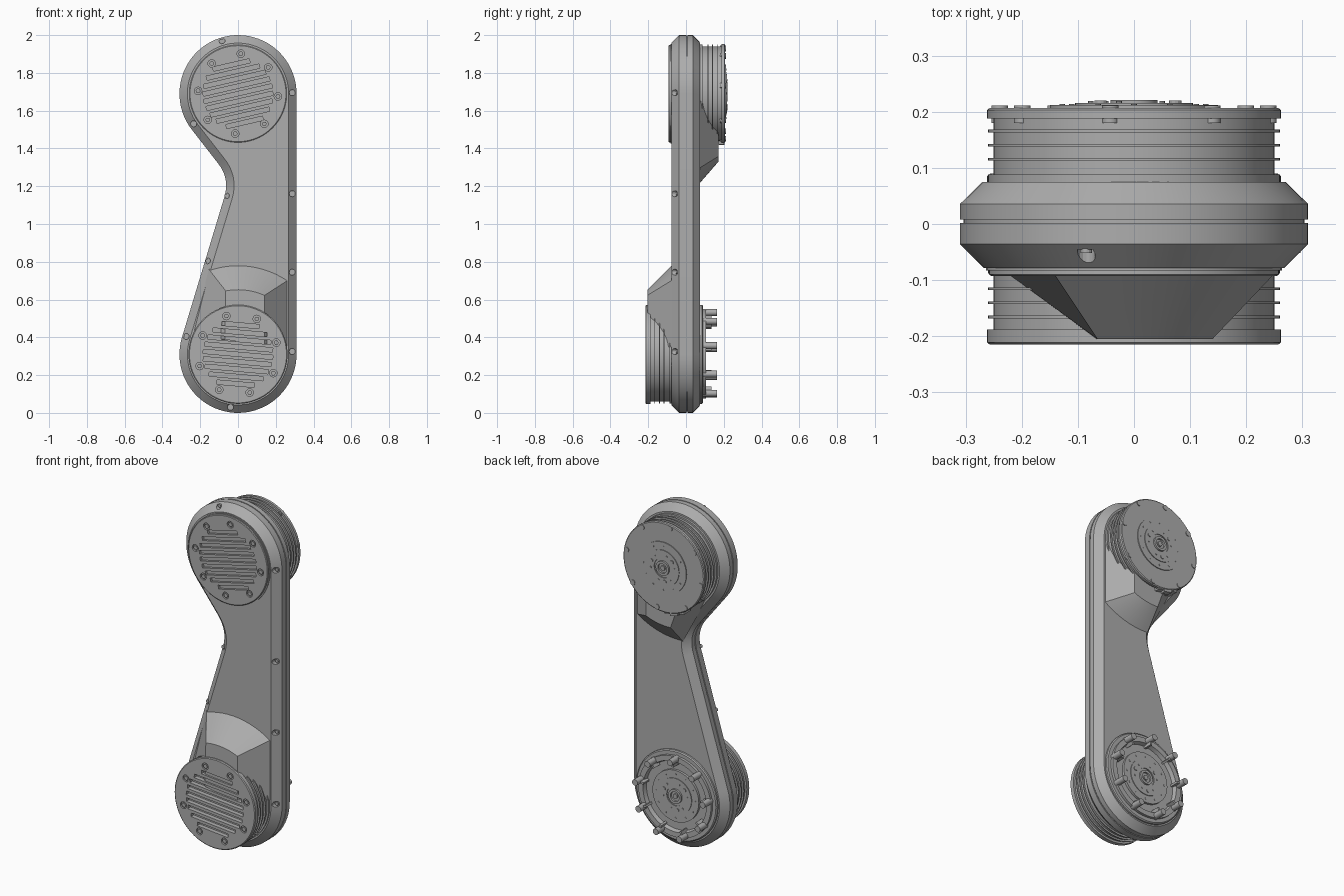
import bpy, bmesh, math
from math import sin, cos, pi, radians
from mathutils import Matrix, Vector

cube = bpy.data.objects.get("Cube")
if cube:
    bpy.data.objects.remove(cube, do_unlink=True)

R, LOW, HIGH = 0.31, 0.31, 1.69

grey = bpy.data.materials.new("machined grey")
grey.use_nodes = True
colour = (0.42, 0.42, 0.42, 1)
grey.diffuse_color = colour
grey.node_tree.nodes["Principled BSDF"].inputs["Base Color"].default_value = colour


def finish(name, bm, cutter=False):
    bmesh.ops.recalc_face_normals(bm, faces=bm.faces)
    mesh = bpy.data.meshes.new(name)
    bm.to_mesh(mesh)
    bm.free()
    mesh.materials.append(grey)
    ob = bpy.data.objects.new(name, mesh)
    bpy.context.collection.objects.link(ob)
    if cutter:
        ob.hide_render = True
        ob.hide_viewport = True
        ob.display_type = 'WIRE'
    else:
        bpy.ops.object.select_all(action='DESELECT')
        ob.select_set(True)
        bpy.context.view_layer.objects.active = ob
        bpy.ops.object.shade_smooth_by_angle(angle=radians(28))
    return ob


def cut(ob, cutter):
    mod = ob.modifiers.new("cut", 'BOOLEAN')
    mod.operation = 'DIFFERENCE'
    mod.solver = 'EXACT'
    mod.object = cutter


def loft(bm, rings):
    """Closed solid through matching rings of points."""
    loops = [[bm.verts.new(p) for p in ring] for ring in rings]
    for a, b in zip(loops, loops[1:]):
        for i in range(len(a)):
            j = (i + 1) % len(a)
            bm.faces.new((a[i], a[j], b[j], b[i]))
    bm.faces.new(loops[0])
    bm.faces.new(loops[-1])


def lathe(bm, profile, x, z, n=64):
    """Solid of (radius, y) steps around an axis along y."""
    loft(bm, [[(x + r * cos(2 * pi * i / n), y, z + r * sin(2 * pi * i / n))
               for i in range(n)] for r, y in profile])


def pins(bm, r, y0, y1, places, n=16):
    for x, z in places:
        lathe(bm, [(r, y0), (r, y1)], x, z, n)


def around(z, radius, count, start):
    return [(radius * cos(radians(start + 360 * i / count)),
             z + radius * sin(radians(start + 360 * i / count))) for i in range(count)]


def box(bm, centre, size, tilt=0):
    m = (Matrix.Translation(centre) @ Matrix.Rotation(-radians(tilt), 4, 'Y')
         @ Matrix.Diagonal((*size, 1)))
    bmesh.ops.create_cube(bm, size=1, matrix=m)


# Arm outline: two round ends, one straight edge, one waisted edge
def arc(z, start, end, n):
    return [Vector((R * cos(radians(start + (end - start) * i / n)),
                    z + R * sin(radians(start + (end - start) * i / n)))) for i in range(n + 1)]


a, c, b = Vector((-0.104, 1.319)), Vector((-0.043, 1.24)), Vector((-0.072, 1.144))
waist = [a * (1 - t) ** 2 + c * 2 * t * (1 - t) + b * t * t for t in [i / 8 for i in range(9)]]
outline = arc(HIGH, 0, 217.7, 44) + waist + arc(LOW, 163, 360, 40)


def inset(points, d):
    out = []
    for i, p in enumerate(points):
        e = (p - points[i - 1]).normalized()
        f = (points[(i + 1) % len(points)] - p).normalized()
        n1, n2 = Vector((-e.y, e.x)), Vector((-f.y, f.x))
        out.append(p + (n1 + n2) * d / (1 + n1.dot(n2)))
    return out


bm = bmesh.new()
layers = [(-0.078, 0.042), (-0.036, 0), (0.002, 0), (0.002, 0.006), (0.008, 0.006),
          (0.008, 0), (0.036, 0), (0.075, 0.04)]
loft(bm, [[(p.x, y, p.y) for p in inset(outline, d)] for y, d in layers])
arm = finish("arm_shell", bm)

# Screw pockets along the front bevel
pockets = [(0.287, z) for z in (1.695, 1.16, 0.745, 0.325)] + [
    (-0.085, 1.97), (-0.235, 1.53), (-0.062, 1.15), (-0.162, 0.805), (-0.275, 0.405), (-0.04, 0.03)]
bm = bmesh.new()
pins(bm, 0.016, -0.045, -0.12, pockets)
cut(arm, finish("pocket_cutter", bm, True))
bm = bmesh.new()
pins(bm, 0.01, -0.03, -0.052, pockets, 12)
finish("shell_screws", bm)


# Sloped fairings joining the arm to each motor
def fairing(name, z, flip, y0, y1, base, top):
    def ring(y, radius, left, right, tail):
        t0, t1 = math.asin(left / radius), math.asin(right / radius)
        pts = [(radius * sin(t0 + (t1 - t0) * i / 12), radius * cos(t0 + (t1 - t0) * i / 12))
               for i in range(13)]
        pts += [(right, 0.04), (tail, 0.08)]
        return [(x, y, z + flip * h) for x, h in pts]
    bm = bmesh.new()
    loft(bm, [ring(y0, *base), ring(y1, *top)])
    finish(name, bm)


fairing("lower_front_fairing", LOW, 1, -0.07, -0.205,
        (0.477, -0.155, 0.268, -0.25), (0.342, -0.065, 0.14, -0.07))
fairing("upper_back_fairing", HIGH, -1, 0.07, 0.172,
        (0.477, -0.03, 0.268, -0.24), (0.36, -0.02, 0.14, -0.12))


# Finned motor cans
def can(s, z, face):
    core, fin = 0.25, 0.26
    steps = [(fin, 0.06), (fin, 0.088), (core, 0.088)]
    for y in (0.113, 0.138, 0.163):
        steps += [(core, y), (fin, y), (fin, y + 0.005), (core, y + 0.005)]
    steps += [(core, 0.188), (0.262, 0.188), (0.262, face - 0.004), (0.257, face)]
    bm = bmesh.new()
    lathe(bm, [(r, s * y) for r, y in steps], 0, z, 80)
    return bm


# Slotted covers with countersunk bolts
def grille(ob, z, y, tilt, start):
    bm = bmesh.new()
    t = radians(tilt)
    for i in range(-4, 5):
        h = i * 0.039
        half = math.sqrt(0.185 ** 2 - h * h)
        box(bm, (-h * sin(t), y, z + h * cos(t)), (2 * half, 0.05, 0.022), tilt)
    spots = around(z, 0.212, 8, start)
    pins(bm, 0.02, y + 0.01, y - 0.02, spots)
    cut(ob, finish(ob.name + "_cutter", bm, True))
    bm = bmesh.new()
    pins(bm, 0.013, y + 0.02, y + 0.001, spots, 6)
    finish(ob.name + "_bolts", bm)


grille(finish("lower_motor", can(-1, LOW, 0.215)), LOW, -0.215, -5, 17)
bm = bmesh.new()
lathe(bm, [(0.264, -0.06), (0.264, -0.083), (0.258, -0.083), (0.258, -0.09), (0.254, -0.093)], 0, HIGH, 80)
grille(finish("upper_front_cover", bm), HIGH, -0.093, 13, 41)


# Stepped hub with its ring of small screws
def hub(name, z, y):
    bm = bmesh.new()
    lathe(bm, [(0.15, y - 0.02), (0.15, y + 0.004), (0.105, y + 0.004), (0.105, y + 0.008),
               (0.055, y + 0.008), (0.055, y + 0.003), (0.042, y + 0.003), (0.042, y + 0.013),
               (0.028, y + 0.013), (0.028, y + 0.002), (0.014, y + 0.002), (0.014, y + 0.009)], 0, z)
    pins(bm, 0.011, y, y + 0.012, around(z, 0.078, 3, 20), 12)
    pins(bm, 0.005, y, y + 0.011, around(z, 0.078, 6, 50), 8)
    pins(bm, 0.005, y - 0.005, y + 0.006, around(z, 0.128, 12, 0), 8)
    finish(name, bm)


finish("upper_motor", can(1, HIGH, 0.207))
hub("upper_hub", HIGH, 0.208)
bm = bmesh.new()
pins(bm, 0.015, 0.18, 0.211, around(HIGH, 0.243, 8, 10))
finish("upper_rim_bolts", bm)

# Cable connector under the upper motor
bm = bmesh.new()
box(bm, (-0.06, 0.172, 1.458), (0.13, 0.06, 0.05), -12)
box(bm, (-0.06, 0.19, 1.448), (0.05, 0.03, 0.05), -12)
finish("cable_connector", bm)

# Lower mounting plate with an open collar and stand-off posts
bm = bmesh.new()
lathe(bm, [(0.262, 0.06), (0.262, 0.085), (0.256, 0.09), (0.235, 0.09), (0.235, 0.105),
           (0.205, 0.105), (0.198, 0.082)], 0, LOW, 80)
finish("mounting_plate", bm)
bm = bmesh.new()
posts = around(LOW, 0.222, 9, 12)
pins(bm, 0.018, 0.07, 0.163, posts)
for i, (x, z) in enumerate(posts):
    box(bm, (x * 0.95, 0.105, LOW + (z - LOW) * 0.95), (0.05, 0.06, 0.012), 12 + 40 * i)
finish("standoff_posts", bm)
hub("lower_hub", LOW, 0.092)
